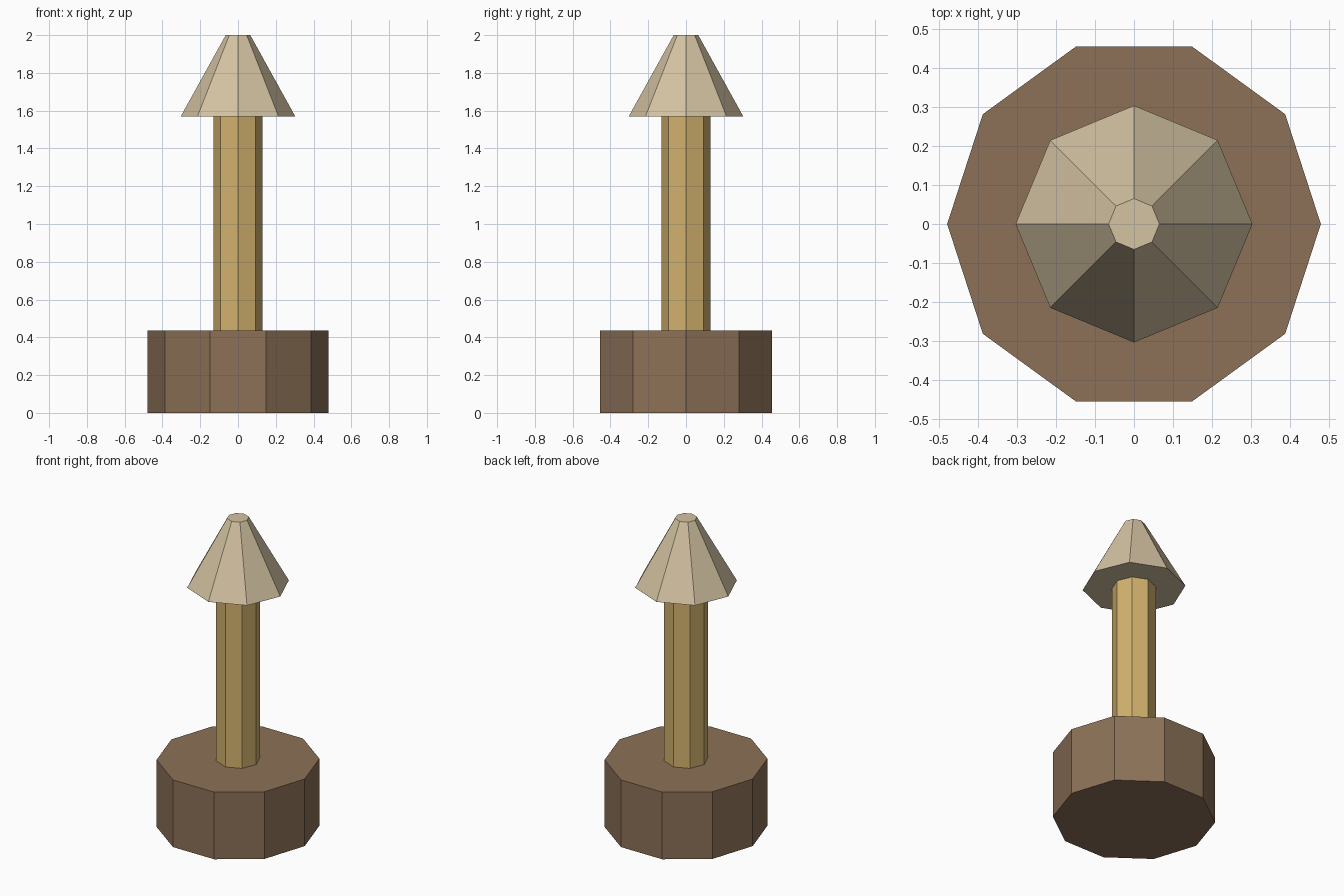
import bpy
import math

cube = bpy.data.objects.get("Cube")
if cube:
    bpy.data.objects.remove(cube, do_unlink=True)


def linear(c):
    c /= 255
    return c / 12.92 if c <= 0.04045 else ((c + 0.055) / 1.055) ** 2.4


def material(name, rgb):
    colour = [linear(c) for c in rgb] + [1.0]
    mat = bpy.data.materials.new(name)
    mat.use_nodes = True
    mat.diffuse_color = colour
    bsdf = next(n for n in mat.node_tree.nodes if n.type == "BSDF_PRINCIPLED")
    bsdf.inputs["Base Color"].default_value = colour
    return mat


def prism(name, sides, r_bottom, r_top, z_bottom, z_top, mat):
    """Flat-shaded faceted solid with a corner on the +x axis."""
    bpy.ops.mesh.primitive_cone_add(
        vertices=sides, radius1=r_bottom, radius2=r_top,
        depth=z_top - z_bottom, location=(0, 0, (z_bottom + z_top) / 2),
        rotation=(0, 0, math.pi / 2))
    obj = bpy.context.object
    obj.name = name
    obj.data.materials.append(mat)
    return obj


# Heavy ten-sided base
prism("base", 10, 0.478, 0.478, 0, 0.435, material("dark wood brown", (140, 113, 87)))
# Eight-sided post
prism("post", 8, 0.13, 0.13, 0.435, 1.57, material("golden tan", (210, 178, 110)))
# Tapered cap with a small flat top
prism("cap", 8, 0.303, 0.065, 1.57, 2.0, material("pale beige", (212, 195, 162)))
